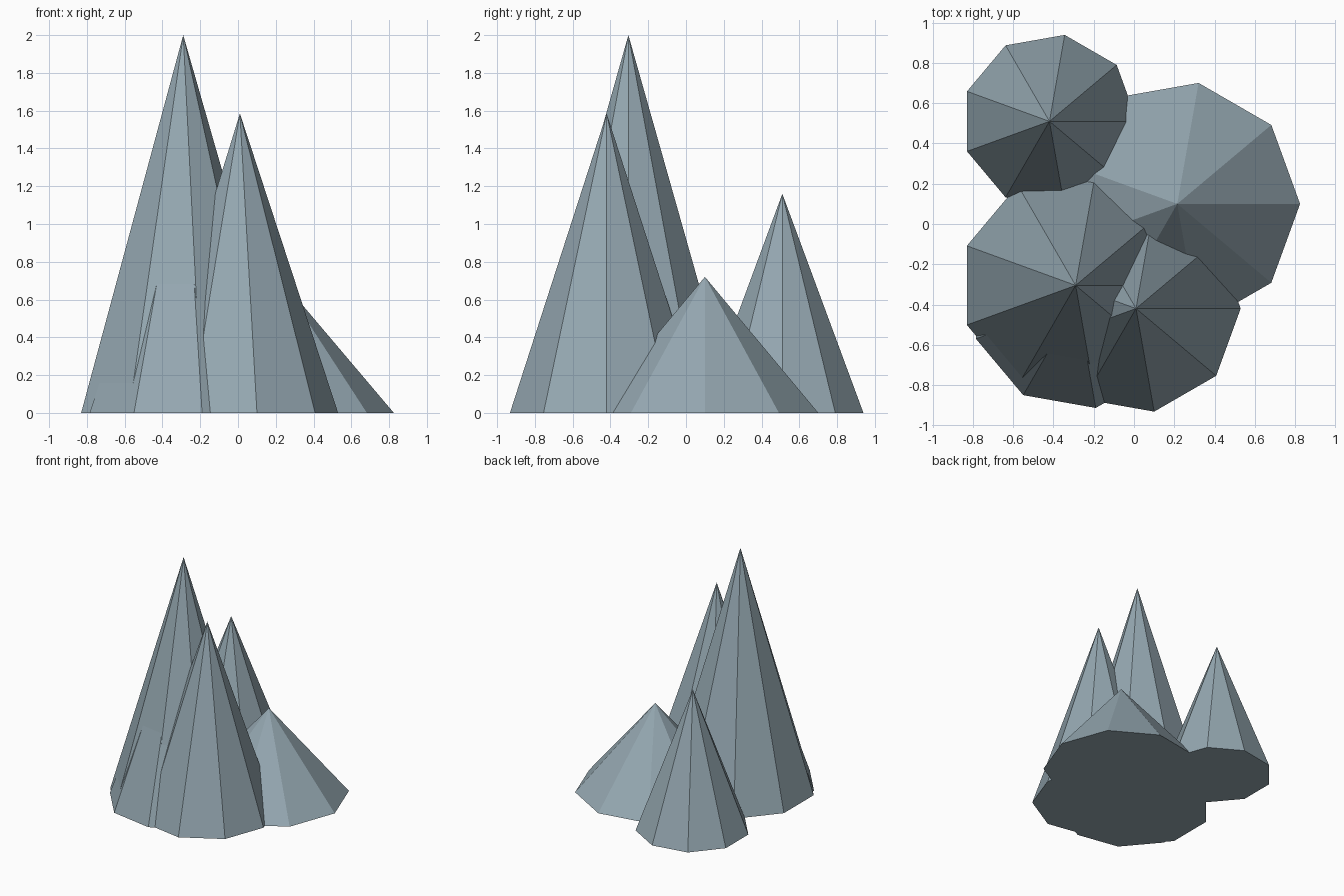
import bpy, math

cube = bpy.data.objects.get("Cube")
if cube:
    bpy.data.objects.remove(cube, do_unlink=True)

# Single blue-grey stone colour
stone = bpy.data.materials.new("blue_grey_stone")
stone.use_nodes = True
colour = (0.30, 0.39, 0.44, 1)
stone.diffuse_color = colour
stone.node_tree.nodes["Principled BSDF"].inputs["Base Color"].default_value = colour


def spire(name, x, y, radius, height):
    """Nine-sided flat-faced cone standing on the ground, one corner facing +x."""
    bpy.ops.mesh.primitive_cone_add(
        vertices=9, radius1=radius, radius2=0, depth=height,
        location=(x, y, height / 2), rotation=(0, 0, -math.pi / 2))
    obj = bpy.context.object
    obj.name = name
    obj.data.materials.append(stone)
    return obj


# Cluster of overlapping rock spires
spire("tall_spire", -0.29, -0.305, 0.575, 2.0)
spire("front_spire", 0.01, -0.42, 0.52, 1.585)
spire("inner_spire", -0.283, -0.387, 0.535, 1.516)
spire("back_spire", -0.42, 0.51, 0.436, 1.16)
spire("low_mound", 0.215, 0.10, 0.61, 0.72)
